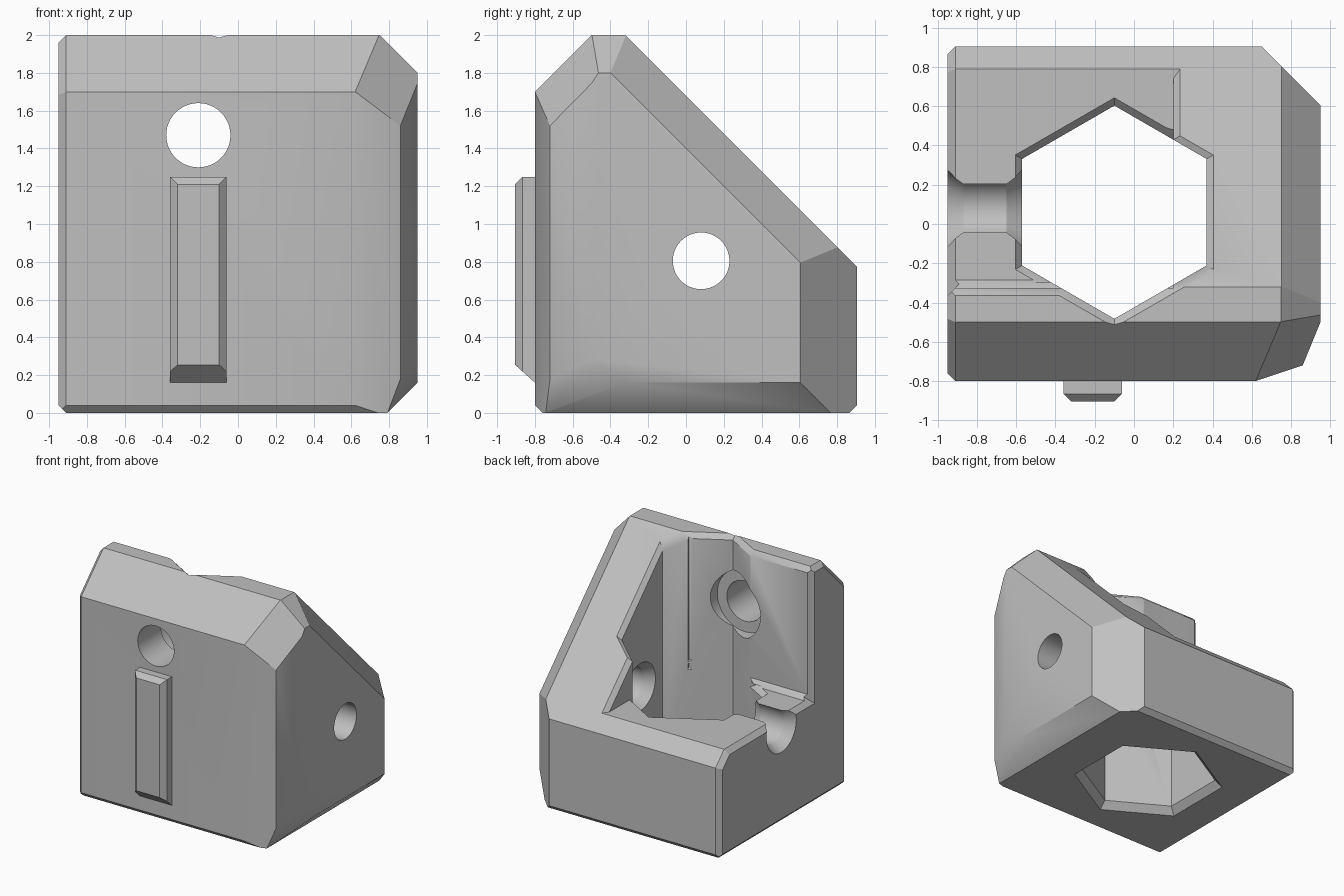
import bpy
import bmesh
import math
from mathutils import Vector

if "Cube" in bpy.data.objects:
    bpy.data.objects.remove(bpy.data.objects["Cube"], do_unlink=True)

grey = bpy.data.materials.new("plain_grey")
grey.use_nodes = True
GREY = (0.53, 0.53, 0.53, 1)
grey.diffuse_color = GREY
grey.node_tree.nodes["Principled BSDF"].inputs["Base Color"].default_value = GREY


def convex(name, points, planes=()):
    """Convex solid: hull of points, trimmed by (point, outward normal) planes."""
    bm = bmesh.new()
    for p in points:
        bm.verts.new(p)
    bmesh.ops.convex_hull(bm, input=bm.verts[:])
    bmesh.ops.dissolve_limit(bm, angle_limit=0.002, verts=bm.verts[:], edges=bm.edges[:])
    for co, no in planes:
        bmesh.ops.bisect_plane(bm, geom=bm.verts[:] + bm.edges[:] + bm.faces[:], dist=1e-5,
                               plane_co=co, plane_no=Vector(no).normalized(), clear_outer=True)
        bmesh.ops.holes_fill(bm, edges=bm.edges[:], sides=0)
    bmesh.ops.recalc_face_normals(bm, faces=bm.faces[:])
    mesh = bpy.data.meshes.new(name)
    bm.to_mesh(mesh)
    bm.free()
    mesh.materials.append(grey)
    obj = bpy.data.objects.new(name, mesh)
    bpy.context.collection.objects.link(obj)
    return obj


def box(xs, ys, zs):
    return [(x, y, z) for x in xs for y in ys for z in zs]


def hexagon(radius, height):
    """Hexagon ring with corners along y; height is a function of y."""
    ring = []
    for i in range(6):
        a = math.pi / 2 + i * math.pi / 3
        y = 0.06 + radius * math.sin(a)
        ring.append((-0.1 + radius * math.cos(a), y, height(y)))
    return ring


def circle(axis, centre, radius, pos):
    """Circle around the x or y axis at pos; centre holds the other two coordinates."""
    ring = []
    for i in range(48):
        a = i * math.tau / 48
        u, z = centre[0] + radius * math.cos(a), centre[1] + radius * math.sin(a)
        ring.append((pos, u, z) if axis == "x" else (u, pos, z))
    return ring


cutters = []


def cutter(name, points, planes=()):
    obj = convex(name, points, planes)
    obj.hide_render = True
    cutters.append(obj)


# Outer block: sloped back, front bevel and large bevels on the +x side
S = math.sqrt(0.5)
planes = [
    ((0, -0.8, 1.7), (0, -1, 1)),
    ((0, -0.32, 2), (0, 1, 1)),
    ((0.95, 0, 1.8), (1, 0, 1)),
    ((0.95, 0.6, 0.8), (1, S, S)),
    ((0.95, 0.605, 0), (1, 1, 0)),
    ((0.95, 0, 0.16), (1, 0, -1)),
    ((0.62, -0.8, 1.7), (0.78, -0.95, 0.62)),
    ((0.62, -0.8, 0), (1, -3, 0)),
    ((0.86, -0.72, 0), (0.22, -0.09, 0)),
    ((0.86, -0.72, 0.18), (1, -0.24, -0.35)),
    ((0, -0.8, 0.04), (0, -1, -1)),
    ((0, 0.905, 0.04), (0, 1, -1)),
]
# Thin bevel all round the -x side
C = 0.04
for y, z, ny, nz in ((-0.8, 1, -1, 0), (-0.8, 1.7, -S, S), (0, 2, 0, 1),
                     (-0.32, 2, S, S), (0.905, 0.5, 1, 0), (0, 0, 0, -1)):
    planes.append(((-0.95, y - ny * C, z - nz * C), (-1, ny, nz)))
body = convex("block_body", box((-0.95, 0.95), (-0.8, 0.905), (0, 2)), planes)

# Open pocket on the -x side, with its edge bevels
FLOOR, WALL = 0.89, -0.325
cutter("pocket", box((-1.2, 0.2), (WALL, 1.2), (FLOOR, 2.2)),
       [((0, WALL, FLOOR + C), (0, -1, -1))])
cutter("pocket_top_bevel", box((-1.2, -0.1), (WALL - 0.1, -0.25), (1.9, 2.1)),
       [((0, WALL - C, 2), (0, -1, -1))])
cutter("pocket_side_bevel", box((-1.2, -0.8), (-0.6, 1.2), (0.6, 2.2)),
       [((-0.95 + C, WALL, 0), (1, -1, 0)), ((-0.95 + C, 0, FLOOR), (1, 0, -1))])
cutter("pocket_slope_bevel", box((0, 0.3), (0.4, 1.2), (FLOOR, 1.5)),
       [((0.2, 0.63, 1), (1, -S, -S))])

# Hexagonal shaft with bevelled mouths
R = 0.543
cutter("shaft", hexagon(R, lambda y: -0.1) + hexagon(R, lambda y: 2.3))
cutter("shaft_bottom_bevel", hexagon(R, lambda y: 0.06) + hexagon(0.62, lambda y: -0.02))
cutter("shaft_top_bevel", hexagon(R, lambda y: 1.96) + hexagon(0.63, lambda y: 2.04))
cutter("shaft_slope_bevel", hexagon(R, lambda y: 1.63 - y) + hexagon(0.63, lambda y: 1.74 - y))
cutter("shaft_floor_bevel", hexagon(R, lambda y: FLOOR - C) + hexagon(0.593, lambda y: FLOOR + 0.01),
       [((0.2, 0, 0), (1, 0, 0)), ((0, WALL, 0), (0, -1, 0))])

# Cross hole with countersinks
AXIS = (0.08, 0.805)
cutter("cross_hole", circle("x", AXIS, 0.15, -1.2) + circle("x", AXIS, 0.15, 1.2))
for narrow, wide in ((-0.87, -1.01), (-0.65, -0.51), (0.45, 0.31)):
    cutter("cross_countersink", circle("x", AXIS, 0.15, narrow) + circle("x", AXIS, 0.237, wide))

# Front hole with a recess inside
AXIS = (-0.21, 1.47)
cutter("front_hole", circle("y", AXIS, 0.17, -1) + circle("y", AXIS, 0.17, 0))
cutter("front_recess", circle("y", AXIS, 0.26, -0.49) + circle("y", AXIS, 0.26, 0))

# Carve the block and drop the cutters
for c in cutters:
    mod = body.modifiers.new(c.name, "BOOLEAN")
    mod.operation = "DIFFERENCE"
    mod.solver = "EXACT"
    mod.object = c
bpy.context.view_layer.update()
carved = bpy.data.meshes.new_from_object(body.evaluated_get(bpy.context.evaluated_depsgraph_get()))
body.modifiers.clear()
body.data = carved
for c in cutters:
    bpy.data.objects.remove(c, do_unlink=True)

# Raised rib on the front
rib = convex("front_rib", box((-0.36, -0.06), (-0.905, -0.78), (0.1, 1.25)), [
    ((0, -0.8, 0.16), (0, -0.9, -1)),
    ((0, -0.865, 1.25), (0, -1, 1)),
    ((-0.36, -0.865, 0), (-1, -1, 0)),
    ((-0.06, -0.865, 0), (1, -1, 0)),
])

# Soft shading on shallow edges only
bpy.ops.object.select_all(action="DESELECT")
body.select_set(True)
bpy.context.view_layer.objects.active = body
bpy.ops.object.shade_smooth_by_angle(angle=math.radians(30))
